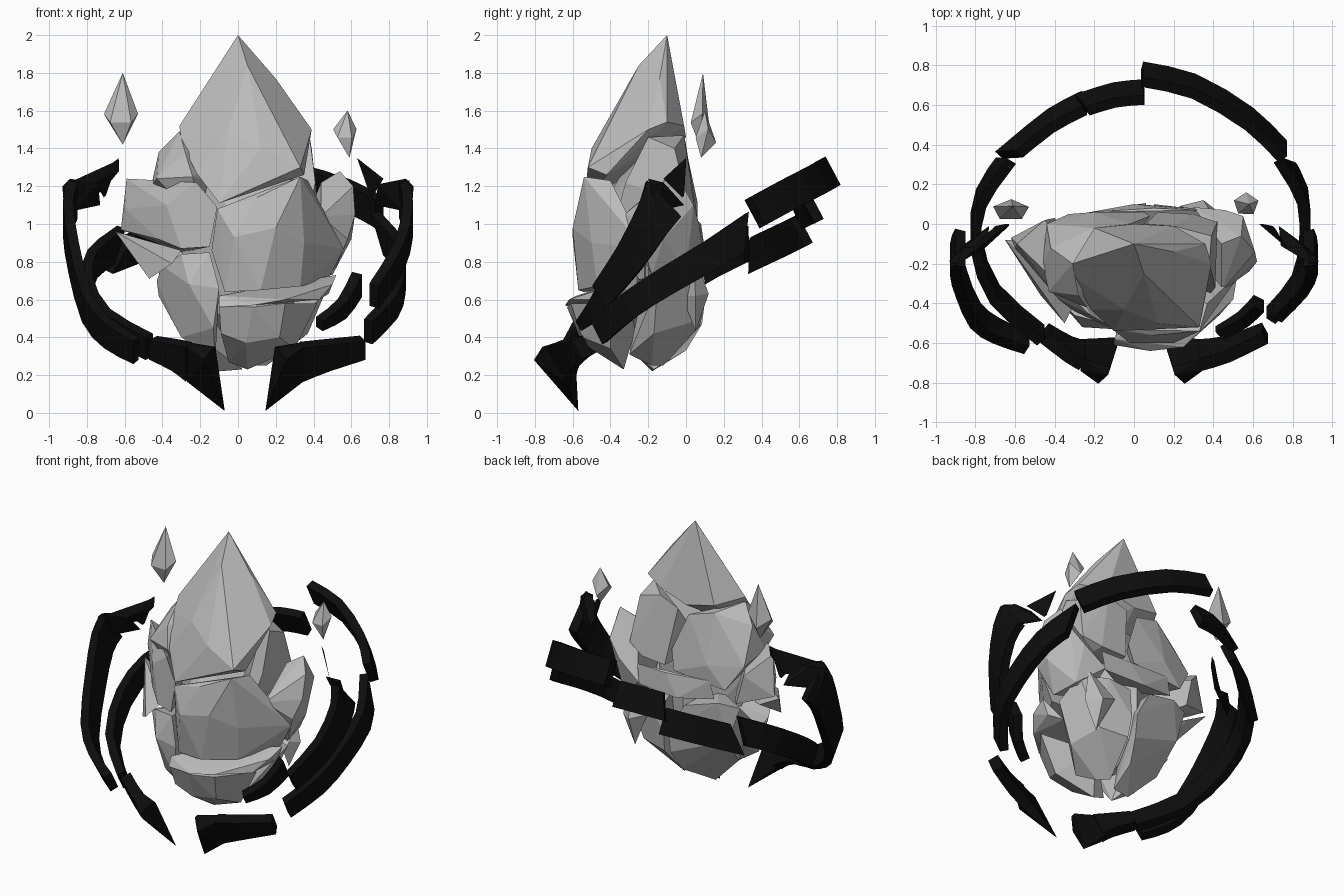
import bpy, bmesh, math
from mathutils import Vector


def material(name, value):
    m = bpy.data.materials.new(name)
    m.diffuse_color = (value, value, value, 1)
    return m


STONE = material("grey stone", 0.5)
BLACK = material("black metal", 0.004)


def finish(name, bm, mat):
    bmesh.ops.recalc_face_normals(bm, faces=bm.faces)
    mesh = bpy.data.meshes.new(name)
    bm.to_mesh(mesh)
    bm.free()
    mesh.materials.append(mat)
    obj = bpy.data.objects.new(name, mesh)
    bpy.context.collection.objects.link(obj)
    return obj


def chunk(name, pts, mat=STONE):
    """Faceted convex lump wrapped around a few corner points."""
    bm = bmesh.new()
    for p in pts:
        bm.verts.new(p)
    res = bmesh.ops.convex_hull(bm, input=bm.verts)
    loose = {v for v in res["geom_interior"] + res["geom_unused"]
             if isinstance(v, bmesh.types.BMVert)}
    bmesh.ops.delete(bm, geom=list(loose), context="VERTS")
    bmesh.ops.dissolve_limit(bm, angle_limit=math.radians(4),
                             verts=bm.verts, edges=bm.edges)
    return finish(name, bm, mat)


def smooth_path(pts, steps=2):
    """Catmull-Rom points through the given path."""
    p = [Vector(q) for q in pts]
    p = [2 * p[0] - p[1]] + p + [2 * p[-1] - p[-2]]
    out = []
    for a, b, c, d in zip(p, p[1:], p[2:], p[3:]):
        for i in range(steps):
            t = i / steps
            out.append(0.5 * (2 * b + (c - a) * t + (2 * a - 5 * b + 4 * c - d) * t * t
                              + (3 * b - a - 3 * c + d) * t ** 3))
    return out + [p[-2]]


def strap(name, pts, h0, h1, thick=0.055, skew=(0, 0)):
    """Flat band along a path; its height goes from h0 to h1, ends cut at a slant."""
    path = smooth_path(pts)
    h0, h1 = Vector(h0), Vector(h1)
    n = len(path)
    slant = {0: skew[0], n - 1: skew[1]}
    bm = bmesh.new()
    rings = []
    for i, p in enumerate(path):
        tan = (path[min(i + 1, n - 1)] - path[max(i - 1, 0)]).normalized()
        h = h0.lerp(h1, i / (n - 1))
        side = tan.cross(h).normalized() * thick / 2
        cut = tan * slant.get(i, 0)
        rings.append([bm.verts.new(p + s * h / 2 + w * side + s * cut)
                      for s, w in ((-1, -1), (1, -1), (1, 1), (-1, 1))])
    for a, b in zip(rings, rings[1:]):
        for k in range(4):
            bm.faces.new((a[k], a[(k + 1) % 4], b[(k + 1) % 4], b[k]))
    bm.faces.new(rings[0])
    bm.faces.new(rings[-1])
    return finish(name, bm, BLACK)


def crystal(name, top, bottom, middle, rx, ry):
    """Floating double-pointed shard with a five-sided waist."""
    pts = [top, bottom]
    for i in range(5):
        a = math.tau * i / 5 + 0.3
        pts.append((middle[0] + rx * math.cos(a), middle[1] + ry * math.sin(a),
                    middle[2] + 0.04 * math.cos(2 * a)))
    return chunk(name, pts)


# Pointed top of the rock
chunk("crown", [
    (0, -.1, 2), (.05, -.25, 1.84), (.2, -.14, 1.77), (-.05, -.43, 1.5),
    (.12, -.5, 1.40), (-.31, -.2, 1.52), (-.3, -.27, 1.43), (-.22, -.43, 1.27),
    (-.1, -.54, 1.11), (.33, -.52, 1.3), (.35, -.42, 1.26), (.39, -.2, 1.5),
    (.36, -.1, 1.54), (.2, -.01, 1.52), (-.2, -.02, 1.5), (0, 0, 1.46)])

# Hidden core behind the cracks
chunk("core", [
    (0, -.2, 1.5), (-.24, -.2, 1.38), (.3, -.2, 1.4), (-.32, -.2, 1), (.36, -.2, 1),
    (0, -.5, 1), (.22, -.48, .85), (0, .03, 1), (-.25, -.2, .55), (.3, -.2, .55),
    (0, -.48, .5), (0, .03, .5), (0, -.25, .35)])

# Upper pieces below the crown
chunk("left_shoulder", [
    (-.42, -.12, 1.38), (-.31, -.2, 1.49), (-.2, -.02, 1.45), (-.46, -.2, 1.2),
    (-.44, 0, 1.15), (-.2, .06, 1.12), (-.02, .0, 1.4), (-.43, -.34, 1.24),
    (-.24, -.42, 1.25), (-.2, -.3, 1), (-.33, .05, .98), (-.28, -.36, 1.38),
    (.08, .04, 1.15), (.05, .06, 1.02)])
chunk("right_shoulder", [
    (.38, -.2, 1.46), (.39, -.06, 1.4), (.2, -.01, 1.47), (.06, 0, 1.42),
    (.41, -.32, 1.22), (.42, .01, 1.1), (.3, .05, 1.05), (.12, .06, 1.04),
    (.36, -.38, 1), (.1, .04, 1.18), (0, -.2, 1.1)])

# Broad front piece
chunk("front_block", [
    (-.11, -.53, 1.08), (.1, -.56, 1.14), (.33, -.54, 1.25), (.37, -.4, 1.23),
    (-.02, -.6, .93), (.2, -.6, .98), (.35, -.5, .9), (.33, -.47, .67),
    (.12, -.57, .65), (-.07, -.54, .64), (-.14, -.48, .86), (-.1, -.3, 1),
    (.42, -.36, 1), (0, -.2, .7), (.48, -.22, .71), (.56, -.22, .87)])

# Lower front ledge and keel
chunk("front_ledge", [
    (-.1, -.58, .62), (-.1, -.61, .56), (.08, -.64, .57), (.25, -.62, .6),
    (.5, -.38, .68), (.52, -.26, .73), (.48, -.26, .63), (.3, -.4, .66),
    (0, -.45, .64), (.4, -.2, .6), (.43, -.46, .6)])
chunk("front_keel", [
    (-.1, -.6, .57), (.08, -.63, .56), (.25, -.61, .58), (.42, -.4, .58),
    (-.09, -.55, .42), (.04, -.55, .37), (.22, -.55, .4), (.3, -.4, .34),
    (.05, -.33, .23), (-.05, -.35, .27), (.1, -.25, .5)])

# Left side pieces
chunk("left_lower", [
    (-.43, -.28, .7), (-.4, -.36, .78), (-.3, -.46, .84), (-.15, -.5, .85),
    (-.1, -.53, .66), (-.26, -.52, .68), (-.13, -.5, .45), (-.12, -.36, .28),
    (-.3, -.36, .4), (-.42, -.25, .62), (-.36, -.1, .55), (-.2, -.15, .8)])
chunk("left_middle", [
    (-.59, -.1, 1.24), (-.42, -.28, 1.19), (-.22, -.46, 1.22), (-.11, -.52, 1.09),
    (-.15, -.51, .88), (-.3, -.44, .87), (-.42, -.33, .92), (-.62, -.07, .97),
    (-.6, -.12, 1.08), (-.45, .02, 1.1), (-.4, .03, .9), (-.3, -.1, .85),
    (-.38, -.38, 1.1)])
chunk("left_spike", [
    (-.65, -.08, .96), (-.56, -.22, .85), (-.47, -.36, .71), (-.35, -.5, .79),
    (-.3, -.4, .86), (-.38, -.2, .82), (-.5, -.08, .88)])

# Right side pieces
chunk("right_middle", [
    (.44, -.1, 1.22), (.54, -.06, 1.28), (.61, -.14, 1.2), (.62, -.19, 1.05),
    (.58, -.24, .92), (.6, -.12, .92), (.5, -.18, .73), (.42, -.3, .95),
    (.44, -.34, 1.04), (.55, .04, 1.1), (.46, .07, 1), (.3, .085, .88),
    (.3, -.1, .75), (.47, 0, .75)])

# Lower back lobes, the band above and the thorn beside them
chunk("back_left_lobe", [
    (-.41, 0, .86), (-.42, -.15, .7), (-.28, .05, .88), (-.05, .09, .82),
    (.06, .105, .63), (.06, .085, .47), (.03, 0, .33), (-.1, -.18, .22),
    (-.3, -.14, .42), (-.15, -.32, .36), (-.33, .02, .62), (-.1, -.2, .85),
    (.02, -.17, .23)])
chunk("back_right_lobe", [
    (.1, .085, .8), (.27, .08, .82), (.45, .01, .8), (.48, -.15, .68),
    (.1, .1, .6), (.11, .075, .46), (.3, .03, .48), (.09, -.12, .25),
    (.15, -.18, .25), (.37, -.17, .42), (.22, -.3, .31), (.2, -.2, .8)])
chunk("back_band", [
    (-.22, .06, 1.02), (.1, .08, 1), (.32, .07, 1), (.3, .08, .87),
    (0, .1, .86), (-.25, .05, .9), (0, -.1, .9)])
chunk("back_thorn", [
    (.4, .04, .85), (.35, .05, .43), (.23, .09, .68), (.44, .05, .62),
    (.35, .12, .63), (.33, -.02, .62)])

# Floating shards
crystal("left_crystal", (-.61, .09, 1.8), (-.61, .07, 1.42), (-.62, .07, 1.55), .095, .055)
crystal("right_crystal", (.58, .1, 1.6), (.59, .08, 1.35), (.565, .1, 1.47), .065, .06)

# Broken main hoop
H = (0, -.08, .15)
strap("hoop_back_right", [(.04, .755, 1.27), (.3, .695, 1.235), (.58, .53, 1.15),
                          (.75, .365, 1.06)], H, H)
strap("hoop_back_middle", [(.05, .665, 1.09), (-.1, .65, 1.085), (-.26, .6, 1.06)],
      H, H, skew=(0, -.03))
strap("hoop_back_left", [(-.25, .61, .965), (-.42, .52, .92), (-.63, .35, .84)],
      H, H, skew=(0, -.07))
strap("hoop_left", [(-.645, .32, .89), (-.77, .13, .79), (-.795, -.1, .65),
                    (-.7, -.355, .48), (-.47, -.56, .35)], H, (0, -.07, .12), skew=(-.05, 0))
strap("hoop_right", [(.76, .31, .95), (.85, .14, .84), (.86, -.1, .7),
                     (.82, -.3, .57), (.69, -.46, .43)], H, (0, -.06, .12), skew=(-.07, 0))

# Steeper outer hoop, left and right
G0, G1 = (0, -.18, .19), (0, -.07, .12)
strap("outer_left", [(-.875, -.12, 1.13), (-.9, -.18, 1.03), (-.87, -.3, .82),
                     (-.8, -.46, .56), (-.69, -.54, .42), (-.54, -.6, .33)], G0, G1)
strap("outer_right", [(.88, -.12, 1.13), (.9, -.18, 1.02), (.85, -.3, .82),
                      (.72, -.45, .62)], G0, G1)
strap("outer_right_low", [(.63, -.4, .68), (.55, -.48, .55), (.43, -.55, .47)],
      (0, -.06, .12), (0, -.03, .05), .06)

# Torn tips at the top of the outer hoop, joined on the left and loose on the right
STRIP = [(.89, -.2, 1.24), (.93, -.19, 1.2), (.92, -.15, 1.07), (.74, -.11, 1.21),
         (.73, -.01, 1.1), (.86, -.12, 1.22), (.87, -.14, 1.07)]
TIP = [(.63, 0, 1.35), (.77, -.12, 1.24), (.7, -.01, 1.15),
       (.65, 0, 1.32), (.75, -.1, 1.24), (.71, -.02, 1.14)]
for side, sx in (("left", -1), ("right", 1)):
    for part, pts in (("strip", STRIP), ("tip", TIP)):
        chunk(f"{side}_torn_{part}", [(sx * x, y, z) for x, y, z in pts], BLACK)
chunk("left_torn_bridge", [(-.63, 0, 1.34), (-.63, -.01, 1.28), (-.87, -.19, 1.23),
                           (-.87, -.16, 1.14), (-.72, -.03, 1.17), (-.75, -.12, 1.22)], BLACK)

# Front prongs: thin bands that flare into a downward point
for side, sx, tip, far in (("left", -1, .07, .45), ("right", 1, .145, .66)):
    chunk(side + "_prong_tip", [
        (sx * (tip + x), y, z) for x, y, z in (
            (0, -.57, .01), (.06, -.76, .35), (.11, -.805, .28), (.05, -.72, .35),
            (.03, -.59, .04), (.2, -.74, .345), (.2, -.68, .375),
            (.2, -.64, .165), (.2, -.58, .195))], BLACK)
    mid = (tip + far) / 2 + .07
    strap(side + "_prong_arm", [(sx * (tip + .19), -.66, .27),
                                (sx * mid, -.63, .305), (sx * far, -.55, .345)],
          (0, -.1, .18), (0, -.05, .1), .07)
